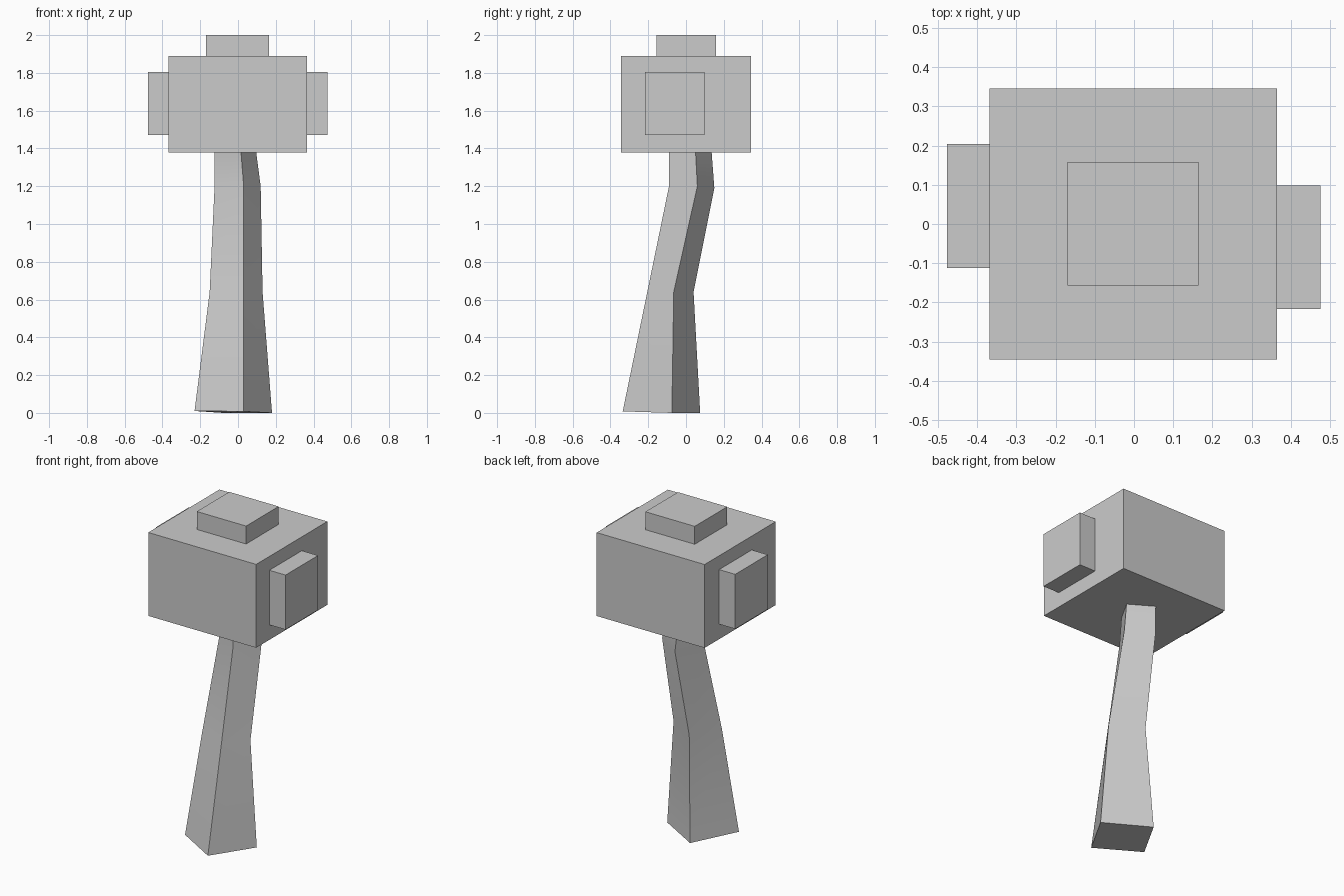
import bpy
import bmesh
import math
from mathutils import Vector

cube = bpy.data.objects.get("Cube")
if cube:
    bpy.data.objects.remove(cube, do_unlink=True)

# One plain grey for every part
grey = bpy.data.materials.new("plain_grey")
grey.use_nodes = True
grey.diffuse_color = (0.6, 0.6, 0.6, 1)
grey.node_tree.nodes["Principled BSDF"].inputs["Base Color"].default_value = (0.6, 0.6, 0.6, 1)


def finish(name, bm):
    bmesh.ops.recalc_face_normals(bm, faces=bm.faces)
    mesh = bpy.data.meshes.new(name)
    bm.to_mesh(mesh)
    bm.free()
    mesh.materials.append(grey)
    obj = bpy.data.objects.new(name, mesh)
    bpy.context.collection.objects.link(obj)
    return obj


def block(name, low, high):
    low, high = Vector(low), Vector(high)
    bm = bmesh.new()
    bmesh.ops.create_cube(bm, size=1)
    bmesh.ops.scale(bm, vec=high - low, verts=bm.verts)
    bmesh.ops.translate(bm, vec=(low + high) / 2, verts=bm.verts)
    return finish(name, bm)


def loft(name, rings):
    bm = bmesh.new()
    loops = [[bm.verts.new(p) for p in ring] for ring in rings]
    for a, b in zip(loops, loops[1:]):
        for i in range(len(a)):
            j = (i + 1) % len(a)
            bm.faces.new((a[i], a[j], b[j], b[i]))
    bm.faces.new(loops[0])
    bm.faces.new(loops[-1])
    return finish(name, bm)


# Crown and the smaller leaf blocks on its top and sides
block("crown", (-0.368, -0.345, 1.378), (0.365, 0.345, 1.89))
block("top_leaf_block", (-0.17, -0.157, 1.88), (0.165, 0.158, 2.0))
block("left_leaf_block", (0.355, -0.217, 1.47), (0.475, 0.098, 1.805))
block("right_leaf_block", (-0.477, -0.112, 1.47), (-0.358, 0.204, 1.805))

# Bent, tapering four-sided trunk: front, left, back and right corners per ring
trunk = loft("trunk", [
    [(0.03, -0.335, 0.008), (0.18, -0.075, 0), (-0.08, 0.075, 0), (-0.23, -0.185, 0.01)],
    [(0.03, -0.205, 0.64), (0.13, -0.065, 0.64), (-0.05, 0.04, 0.64), (-0.15, -0.134, 0.64)],
    [(0.03, -0.09, 1.2), (0.12, 0.06, 1.2), (-0.03, 0.15, 1.19), (-0.124, 0, 1.2)],
    [(0.015, -0.09, 1.39), (0.095, 0.05, 1.39), (-0.045, 0.135, 1.39), (-0.125, -0.005, 1.39)],
])
trunk.data.shade_smooth()
trunk.data.set_sharp_from_angle(angle=math.radians(35))
